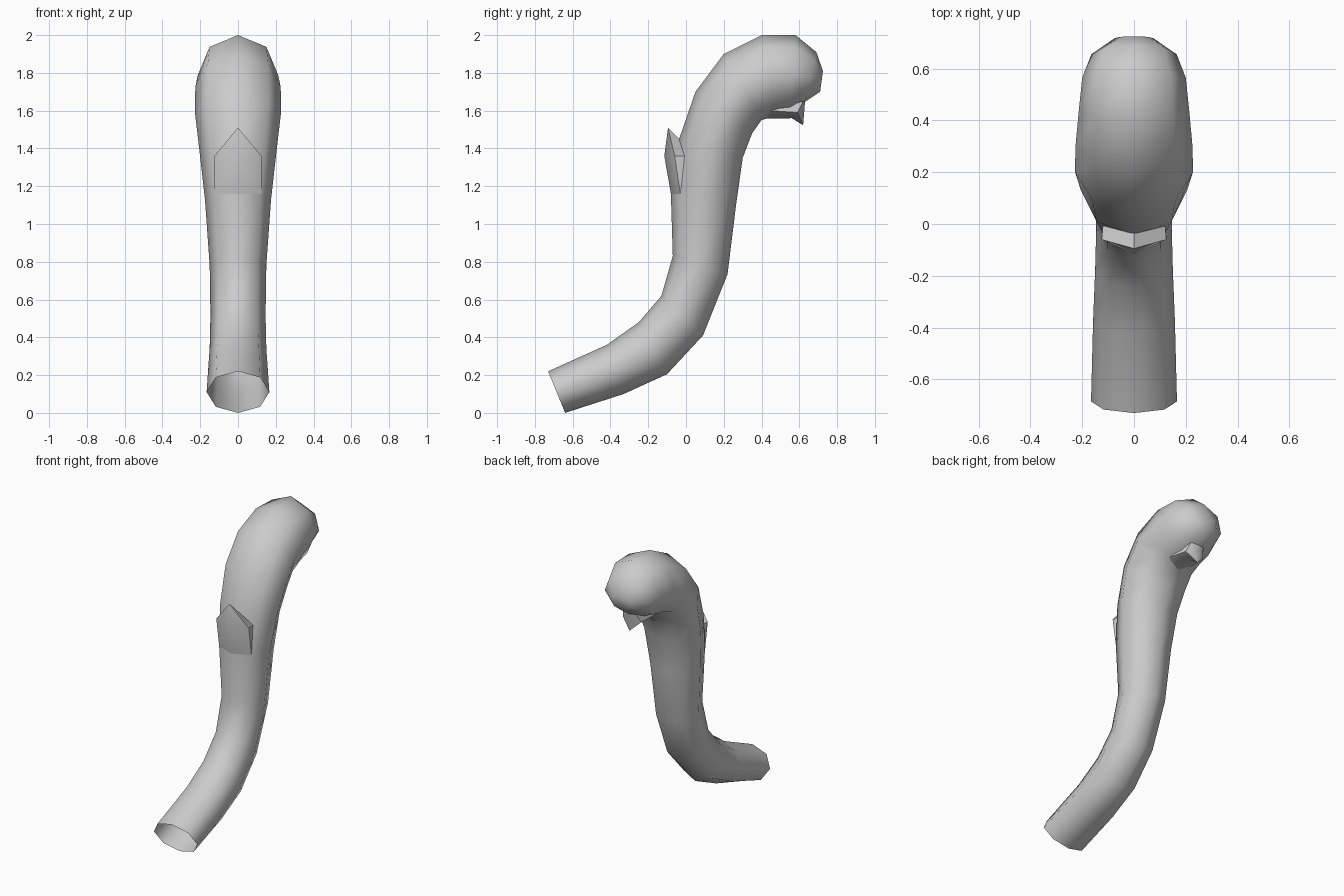
import bpy, bmesh, math
from mathutils import Vector

if "Cube" in bpy.data.objects:
    bpy.data.objects.remove(bpy.data.objects["Cube"])

grey = bpy.data.materials.new("pale_grey")
grey.diffuse_color = (0.6, 0.6, 0.6, 1)
grey.use_nodes = True
grey.node_tree.nodes["Principled BSDF"].inputs["Base Color"].default_value = grey.diffuse_color


def finish(bm, name, angle):
    bmesh.ops.recalc_face_normals(bm, faces=bm.faces[:])
    me = bpy.data.meshes.new(name)
    bm.to_mesh(me)
    bm.free()
    me.materials.append(grey)
    ob = bpy.data.objects.new(name, me)
    bpy.context.collection.objects.link(ob)
    bpy.ops.object.select_all(action='DESELECT')
    ob.select_set(True)
    bpy.context.view_layer.objects.active = ob
    bpy.ops.object.shade_smooth_by_angle(angle=math.radians(angle))
    return ob


# Curved stem and rounded head: (outer y, z, inner y, z, half width) per ring
rings = [
    (-0.73, 0.22, -0.64, 0.0, 0.166),
    (-0.42, 0.36, -0.33, 0.10, 0.158),
    (-0.25, 0.48, -0.10, 0.205, 0.150),
    (-0.13, 0.62, 0.09, 0.41, 0.146),
    (-0.07, 0.83, 0.22, 0.735, 0.150),
    (-0.08, 1.16, 0.265, 1.10, 0.175),
    (-0.04, 1.44, 0.30, 1.35, 0.205),
    (0.05, 1.70, 0.35, 1.48, 0.228),
    (0.20, 1.90, 0.40, 1.55, 0.226),
    (0.40, 2.00, 0.48, 1.575, 0.213),
    (0.58, 2.00, 0.55, 1.59, 0.200),
    (0.69, 1.91, 0.62, 1.64, 0.165),
    (0.725, 1.81, 0.71, 1.70, 0.075),
]
bm = bmesh.new()
loops = []
for y1, z1, y2, z2, w in rings:
    a, b = Vector((0, y1, z1)), Vector((0, y2, z2))
    mid, half = (a + b) / 2, (a - b) / 2
    loops.append([bm.verts.new(mid + half * math.cos(t) + Vector((w * math.sin(t), 0, 0)))
                  for t in (i * math.pi / 4 for i in range(8))])
for p, q in zip(loops, loops[1:]):
    for i in range(8):
        j = (i + 1) % 8
        bm.faces.new((p[i], p[j], q[j], q[i]))
bm.faces.new(loops[-1])  # closed head, the foot stays open
finish(bm, "curved_stem", 80)


def flap(name, tip, ridge, wing, base, base_wing, root, root_wing):
    """Pointed flap: outer skin on a ridge and two wings, closed towards the stem."""
    bm = bmesh.new()
    t, r, b, k = (bm.verts.new((0, *c)) for c in (tip, ridge, base, root))
    for s in (-1, 1):
        w, bw, kw = (bm.verts.new((s * x, y, z)) for x, y, z in (wing, base_wing, root_wing))
        bm.faces.new((t, r, w))
        bm.faces.new((r, b, bw, w))
        bm.faces.new((t, w, kw, k))
        bm.faces.new((w, bw, kw))
    finish(bm, name, 50)


# Pointed flap on the front of the stem
flap("front_flap", (-0.095, 1.51), (-0.115, 1.36), (0.125, -0.06, 1.36),
     (-0.08, 1.16), (0.124, -0.03, 1.16), (-0.035, 1.45), (0.12, -0.005, 1.36))

# Small pointed lip under the head
flap("lower_lip", (0.62, 1.523), (0.56, 1.56), (0.07, 0.59, 1.59),
     (0.42, 1.558), (0.09, 0.45, 1.60), (0.63, 1.645), (0.05, 0.62, 1.65))
